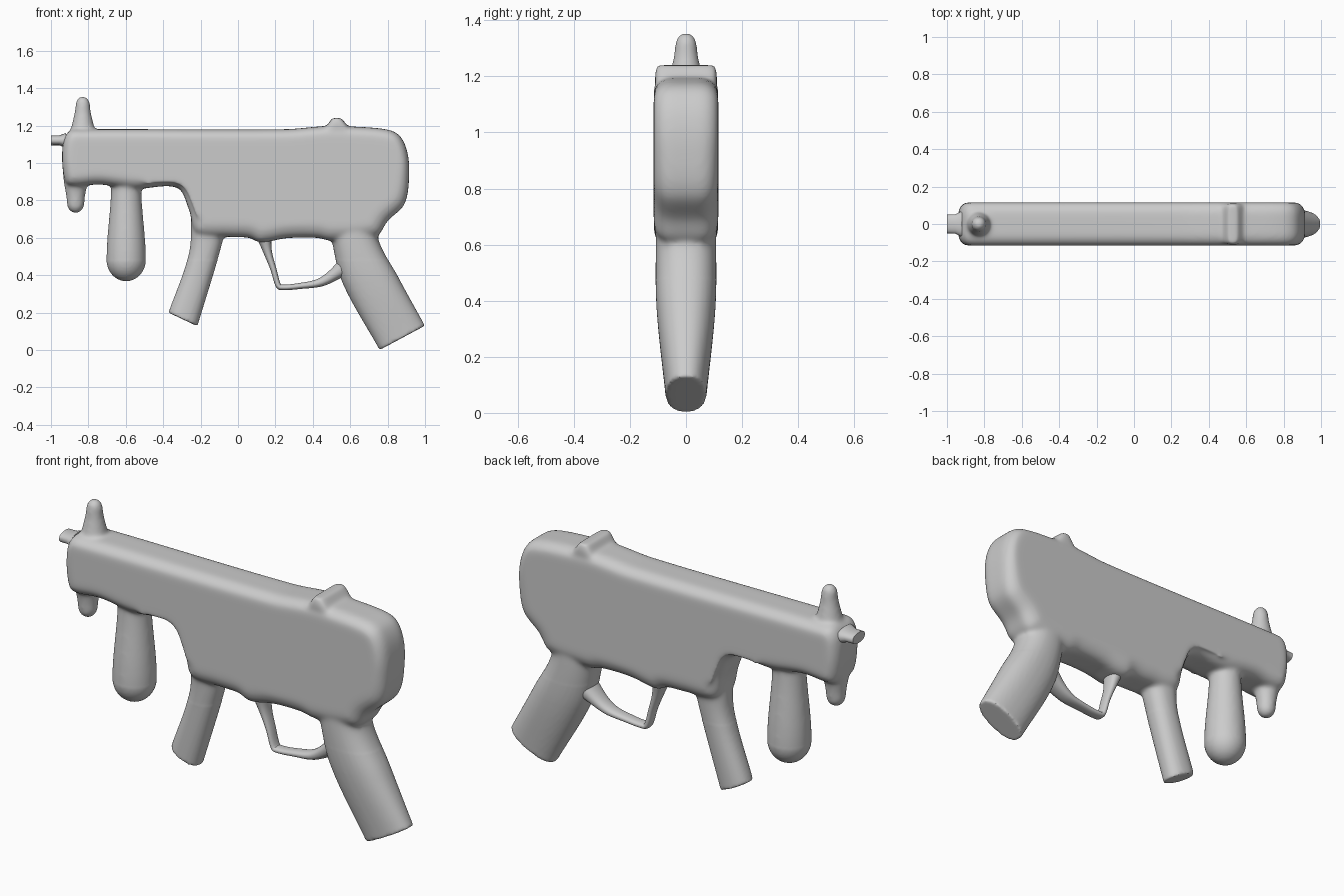
import bpy, bmesh, math
from mathutils import Vector

if "Cube" in bpy.data.objects:
    bpy.data.objects.remove(bpy.data.objects["Cube"])


def spline(points, steps, closed=False):
    """Smooth curve of any dimension through points, spaced by chord length."""
    p = [Vector(q) for q in points]
    n = len(p)

    def tangent(i):
        a, b, c = ((p[(i - 1) % n], p[i], p[(i + 1) % n]) if closed
                   else (p[max(i - 1, 0)], p[i], p[min(i + 1, n - 1)]))
        return (c - a) / ((b - a).length + (c - b).length)

    out = []
    for i in range(n if closed else n - 1):
        j = (i + 1) % n
        length = (p[j] - p[i]).length
        m0, m1 = tangent(i) * length, tangent(j) * length
        for k in range(steps):
            t = k / steps
            out.append(p[i] * (2*t**3 - 3*t*t + 1) + m0 * (t**3 - 2*t*t + t)
                       + p[j] * (3*t*t - 2*t**3) + m1 * (t**3 - t*t))
    if not closed:
        out.append(p[-1])
    return out


def skin(name, rings):
    """Closed mesh bridging equal-length rings, capped at both ends."""
    bm = bmesh.new()
    vr = [[bm.verts.new(c) for c in r] for r in rings]
    n = len(vr[0])
    for a, b in zip(vr, vr[1:]):
        for i in range(n):
            bm.faces.new((a[i], a[(i + 1) % n], b[(i + 1) % n], b[i]))
    bm.faces.new(vr[0][::-1])
    bm.faces.new(vr[-1])
    bmesh.ops.recalc_face_normals(bm, faces=bm.faces)
    me = bpy.data.meshes.new(name)
    bm.to_mesh(me)
    bm.free()
    ob = bpy.data.objects.new(name, me)
    bpy.context.collection.objects.link(ob)
    return ob


def limb(name, sections, power=2.3, sides=32):
    """Loft of superellipses; section = two silhouette points (x, z, x, z) and half depth."""
    rings = []
    for ax, az, bx, bz, h in sections:
        ring = []
        for k in range(sides):
            t = math.tau * (k + 0.5) / sides
            c, s = math.cos(t), math.sin(t)
            u = math.copysign(abs(c) ** (2 / power), c)
            v = math.copysign(abs(s) ** (2 / power), s)
            ring.append(((ax + bx) / 2 + (bx - ax) / 2 * u, h * v,
                         (az + bz) / 2 + (bz - az) / 2 * u))
        rings.append(ring)
    return skin(name, rings)


def knob(name, x, root, tip, r_root, r_tip):
    """Upright round stub changing from one radius to another, with a domed tip."""
    sections = []
    dome = 1.1 * r_tip
    way = math.copysign(1, tip - root)
    shaft = abs(tip - root) - dome
    for k in range(9):
        t = k / 8
        r = r_root + (r_tip - r_root) * t * t * (3 - 2 * t)
        z = root + way * shaft * t
        sections.append((x - r, z, x + r, z, r))
    for k in range(1, 9):
        a = math.radians(10.5 * k)
        r, z = r_tip * math.cos(a), root + way * (shaft + dome * math.sin(a))
        sections.append((x - r, z, x + r, z, r))
    return limb(name, sections, 2)


def smooth_shade(ob):
    bpy.ops.object.select_all(action='DESELECT')
    ob.select_set(True)
    bpy.context.view_layer.objects.active = ob
    bpy.ops.object.shade_smooth_by_angle(angle=math.radians(40))


# Main body: side profile with rounded edges, softer towards the bottom
outline = spline([
    (-.935, .95), (-.935, 1.11), (-.90, 1.172), (-.83, 1.18), (.25, 1.18),
    (.47, 1.197), (.6, 1.195), (.80, 1.178), (.865, 1.145), (.905, 1.06),
    (.915, .93), (.89, .78), (.80, .69), (.74, .61), (.5, .585), (.42, .6),
    (.26, .598), (.12, .575), (.06, .60), (-.045, .605), (-.22, .62),
    (-.262, .75), (-.325, .868), (-.55, .862), (-.74, .885), (-.905, .88)], 7, True)
n = len(outline)
half, depth = 0.115, 0.065
rings = []
for side in (-1, 1):
    for k in range(7):
        a = math.pi / 2 * ((6 - k) if side < 0 else k) / 6
        ring = []
        for i, p in enumerate(outline):
            t = (outline[(i + 1) % n] - outline[i - 1]).normalized()
            r = 0.05 + 0.035 * min(max((1 - p[1]) / 0.3, 0), 1)
            d = r * (1 - math.cos(a))
            ring.append((p[0] + t[1] * d, side * (half - depth + depth * math.sin(a)),
                         p[1] - t[0] * d))
        rings.append(ring)
body = skin("body", rings)

# Rear grip
grip = limb("rear_grip", spline([
    (.48, .72, .79, .74, .10), (.50, .59, .745, .615, .108),
    (.56, .355, .86, .385, .105), (.757, 0, 1, .13, .073)], 8))

# Curved magazine
magazine = limb("magazine", spline([
    (-.25, .75, -.05, .72, .085), (-.262, .52, -.095, .53, .074),
    (-.372, .20, -.217, .127, .066)], 8))

# Rear sight ridge
rear_sight = limb("rear_sight", [
    (.44, 1.15, .62, 1.15, .105), (.48, 1.205, .58, 1.205, .112),
    (.502, 1.24, .553, 1.24, .105)], 6)

# Round stubs: bulbous fore grip, nub under the front, front sight post
fore_grip = knob("fore_grip", -.598, .90, .367, .08, .106)
front_nub = knob("front_nub", -.868, .94, .73, .068, .048)
front_sight = knob("front_sight", -.83, 1.14, 1.357, .068, .04)

# Fuse the parts into one skin and soften the joints
bpy.ops.object.select_all(action='DESELECT')
for ob in (body, grip, magazine, rear_sight, fore_grip, front_nub, front_sight):
    ob.select_set(True)
bpy.context.view_layer.objects.active = body
bpy.ops.object.join()
mod = body.modifiers.new("fuse", 'REMESH')
mod.mode = 'VOXEL'
mod.voxel_size = 0.008
bpy.ops.object.modifier_apply(modifier=mod.name)
bm = bmesh.new()
bm.from_mesh(body.data)
for count, low in ((3, -1), (12, 0.48)):
    for _ in range(count):
        bmesh.ops.smooth_vert(bm, verts=[v for v in bm.verts if v.co.z > low], factor=0.5,
                              use_axis_x=True, use_axis_y=True, use_axis_z=True)
bm.to_mesh(body.data)
bm.free()
smooth_shade(body)

# Trigger guard: thin band along a path, flaring at both ends
path = spline([(.135, .63), (.157, .53), (.19, .43), (.213, .35), (.228, .335),
               (.33, .342), (.45, .365), (.58, .45)], 6)
band = []
for i, p in enumerate(path):
    t = (path[min(i + 1, len(path) - 1)] - path[max(i - 1, 0)]).normalized()
    flare = abs(2 * i / (len(path) - 1) - 1) ** 4
    w = 0.015 + 0.035 * flare
    band.append((p[0] + t[1] * w, p[1] - t[0] * w,
                 p[0] - t[1] * w, p[1] + t[0] * w, 0.03 + 0.04 * flare))
smooth_shade(limb("trigger_guard", band))

# Muzzle stub
smooth_shade(limb("muzzle", [(-.92, 1.08, -.92, 1.16, .07),
                             (-.955, 1.094, -.955, 1.148, .052),
                             (-1, 1.094, -1, 1.148, .05)]))
